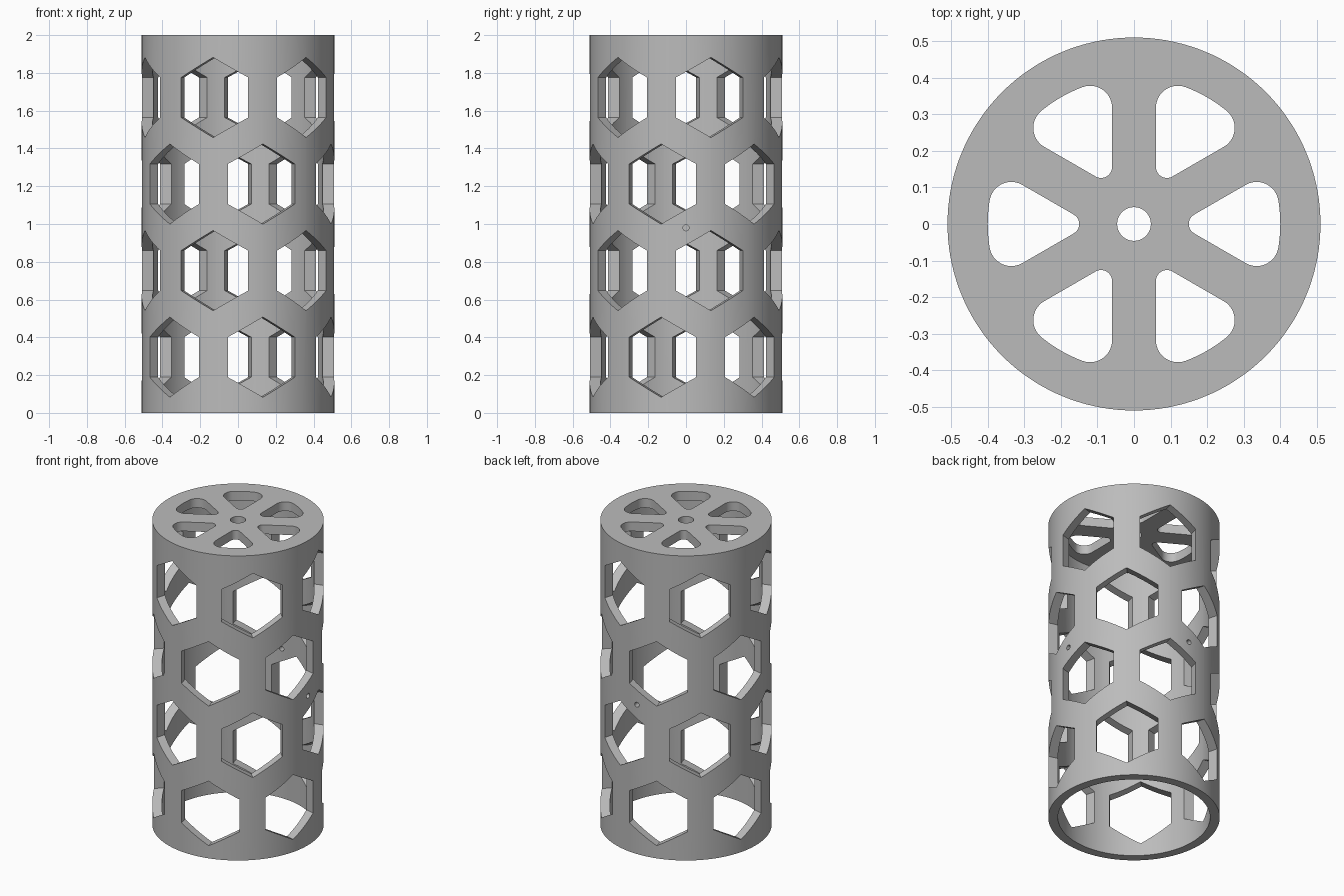
import bpy, bmesh, math
from mathutils import Matrix, Vector

cube = bpy.data.objects.get("Cube")
if cube:
    bpy.data.objects.remove(cube, do_unlink=True)

OUTER, INNER, HEIGHT, CAP = 0.51, 0.453, 2.0, 0.06
HUB = 0.046


def make_object(name, bm):
    bmesh.ops.recalc_face_normals(bm, faces=bm.faces)
    mesh = bpy.data.meshes.new(name)
    bm.to_mesh(mesh)
    bm.free()
    obj = bpy.data.objects.new(name, mesh)
    bpy.context.collection.objects.link(obj)
    return obj


def add_prism(bm, outline, low, high, matrix):
    """Closed prism over a 2D outline, running along its local z."""
    rings = [[bm.verts.new(matrix @ Vector((x, y, z))) for x, y in outline]
             for z in (low, high)]
    bm.faces.new(rings[0])
    bm.faces.new(rings[1])
    n = len(outline)
    for i in range(n):
        j = (i + 1) % n
        bm.faces.new((rings[0][i], rings[0][j], rings[1][j], rings[1][i]))


def arc(cx, cy, r, start, end, steps):
    angles = [math.radians(start + (end - start) * i / steps) for i in range(steps + 1)]
    return [(cx + r * math.cos(a), cy + r * math.sin(a)) for a in angles]


def spoke_gap_outline(half_spoke=0.06, rim=0.40, tip=0.03, corner=0.06):
    """Rounded sector left between two neighbouring spokes, pointing along +x."""
    tip_x = (half_spoke + tip) / math.sin(math.radians(30))
    reach = rim - corner
    turn = 30 - math.degrees(math.asin((half_spoke + corner) / reach))
    cx = reach * math.cos(math.radians(turn))
    cy = reach * math.sin(math.radians(turn))
    return (arc(tip_x, 0, tip, 120, 240, 12)
            + arc(cx, -cy, corner, -120, -turn, 12)
            + arc(0, 0, rim, -turn, turn, 8)[1:-1]
            + arc(cx, cy, corner, turn, 120, 12))


# Tube with closed top and hub hole, turned from a profile
bm = bmesh.new()
profile = [(HUB, HEIGHT), (OUTER, HEIGHT), (OUTER, 0), (INNER, 0),
           (INNER, HEIGHT - CAP), (HUB, HEIGHT - CAP)]
verts = [bm.verts.new((r, 0, z)) for r, z in profile]
edges = [bm.edges.new((v, verts[i - 1])) for i, v in enumerate(verts)]
bmesh.ops.spin(bm, geom=verts + edges, cent=(0, 0, 0), axis=(0, 0, 1),
               angle=math.tau, steps=144, use_merge=True)
bmesh.ops.remove_doubles(bm, verts=bm.verts, dist=0.0001)
tube = make_object("perforated_tube", bm)

# Openings gathered in one cutter
bm = bmesh.new()


def radial(angle, z):
    # local z points outward, local x points up
    return (Matrix.Translation((0, 0, z)) @ Matrix.Rotation(math.radians(angle), 4, 'Z')
            @ Matrix.Rotation(math.radians(90), 4, 'Y'))


# Staggered rows of upright hexagons
hexagon = arc(0, 0, 0.212, 0, 300, 5)
for row in range(4):
    first = -15 if row % 2 == 0 else 15
    for k in range(6):
        add_prism(bm, hexagon, 0.37, 0.7, radial(first + 60 * k, 0.295 + 0.4583 * row))

# Two small pin holes
for angle in (0, 90):
    add_prism(bm, arc(0, 0, 0.016, 0, 345, 23), 0.37, 0.7, radial(angle, 0.98))

# Gaps between the spokes of the top
for k in range(6):
    add_prism(bm, spoke_gap_outline(), HEIGHT - CAP - 0.04, HEIGHT + 0.1,
              Matrix.Rotation(math.radians(60 * k), 4, 'Z'))
cutter = make_object("opening_cutter", bm)
cutter.hide_render = True

# Cut, then discard the cutter
cut = tube.modifiers.new("openings", 'BOOLEAN')
cut.operation = 'DIFFERENCE'
cut.solver = 'EXACT'
cut.object = cutter
bpy.ops.object.select_all(action='DESELECT')
tube.select_set(True)
bpy.context.view_layer.objects.active = tube
bpy.ops.object.modifier_apply(modifier=cut.name)
bpy.data.objects.remove(cutter, do_unlink=True)
bpy.ops.object.shade_smooth_by_angle(angle=math.radians(25))

# Plain grey
grey = bpy.data.materials.new("plain_grey")
grey.use_nodes = True
colour = (0.5, 0.5, 0.5, 1)
grey.diffuse_color = colour
grey.node_tree.nodes["Principled BSDF"].inputs["Base Color"].default_value = colour
tube.data.materials.clear()
tube.data.materials.append(grey)
